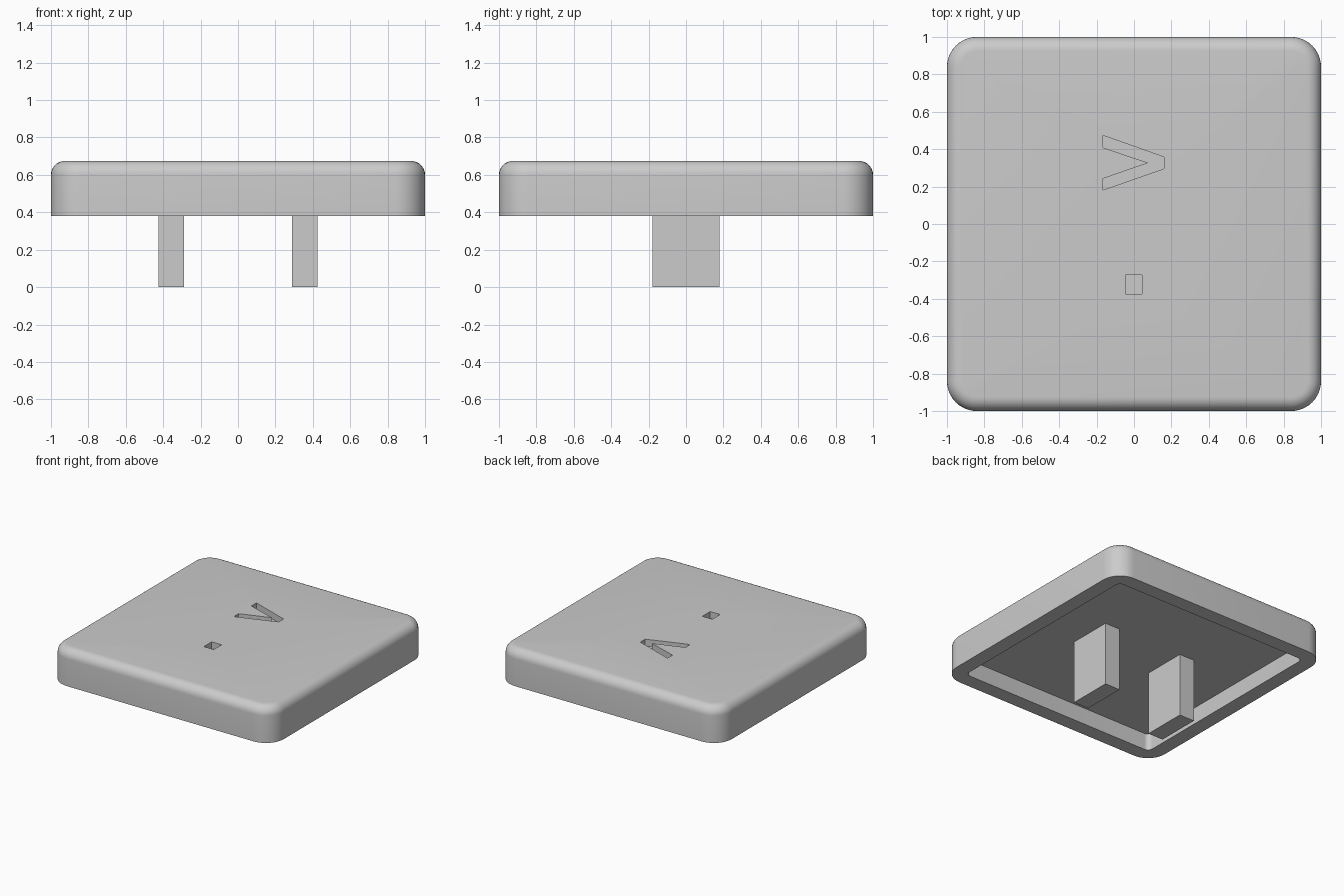
import bpy, bmesh
from math import sin, cos, pi, radians

cube = bpy.data.objects.get("Cube")
if cube:
    bpy.data.objects.remove(cube, do_unlink=True)

grey = bpy.data.materials.new("plain grey")
grey.use_nodes = True
GREY = (0.6, 0.6, 0.6, 1)
grey.diffuse_color = GREY
grey.node_tree.nodes["Principled BSDF"].inputs["Base Color"].default_value = GREY

RIM, CEILING, TOP = 0.38, 0.515, 0.675
CORNER, FILLET, WALL, DEPTH = 0.16, 0.075, 0.12, 0.055


def finish(bm, name):
    bmesh.ops.recalc_face_normals(bm, faces=bm.faces)
    mesh = bpy.data.meshes.new(name)
    bm.to_mesh(mesh)
    bm.free()
    mesh.materials.append(grey)
    ob = bpy.data.objects.new(name, mesh)
    bpy.context.collection.objects.link(ob)
    return ob


def rounded_square(inset, z, steps=10):
    radius = CORNER - inset
    centre = 1 - CORNER
    points = []
    for corner in range(4):
        mid = pi / 4 + corner * pi / 2
        cx = centre if cos(mid) > 0 else -centre
        cy = centre if sin(mid) > 0 else -centre
        for i in range(steps + 1):
            a = corner * pi / 2 + i / steps * pi / 2
            points.append((cx + radius * cos(a), cy + radius * sin(a), z))
    return points


def loft(name, rings):
    bm = bmesh.new()
    loops = [[bm.verts.new(p) for p in ring] for ring in rings]
    for low, high in zip(loops, loops[1:]):
        n = len(low)
        for i in range(n):
            j = (i + 1) % n
            bm.faces.new((low[i], low[j], high[j], high[i]))
    bm.faces.new(loops[0])
    bm.faces.new(loops[-1])
    return finish(bm, name)


def prism(name, outline, z0, z1):
    return loft(name, [[(x, y, z) for x, y in outline] for z in (z0, z1)])


def rectangle(x0, x1, y0, y1):
    return [(x0, y0), (x1, y0), (x1, y1), (x0, y1)]


# Hollow cap: cavity, rim, outer wall and rounded top edge
rings = [rounded_square(WALL, CEILING), rounded_square(WALL, RIM)]
rings.append(rounded_square(0, RIM))
for i in range(9):
    a = i / 8 * pi / 2
    rings.append(rounded_square(FILLET * (1 - cos(a)), TOP - FILLET * (1 - sin(a))))
cap = loft("cap", rings)

# Engraved grooves in the top
chevron = [(-0.165, 0.473), (0.16, 0.358), (0.16, 0.296), (-0.165, 0.182),
           (-0.165, 0.243), (0.077, 0.327), (-0.165, 0.408)]
for name, outline in (("chevron_cutter", chevron),
                      ("square_cutter", rectangle(-0.046, 0.044, -0.374, -0.273))):
    cutter = prism(name, outline, TOP - DEPTH, TOP + 0.1)
    cutter.hide_render = True
    bpy.context.view_layer.objects.active = cap
    cut = cap.modifiers.new("groove", "BOOLEAN")
    cut.object = cutter
    cut.solver = "EXACT"
    bpy.ops.object.modifier_apply(modifier=cut.name)
    bpy.data.objects.remove(cutter, do_unlink=True)

# Smooth rounded edges, keep rims and grooves crisp
bpy.ops.object.select_all(action="DESELECT")
cap.select_set(True)
bpy.context.view_layer.objects.active = cap
bpy.ops.object.shade_smooth_by_angle(angle=radians(30))

# Mounting prongs below the cap
for name, side in (("left_prong", 1), ("right_prong", -1)):
    x0, x1 = sorted((side * 0.29, side * 0.425))
    prism(name, rectangle(x0, x1, -0.18, 0.18), 0, CEILING)
